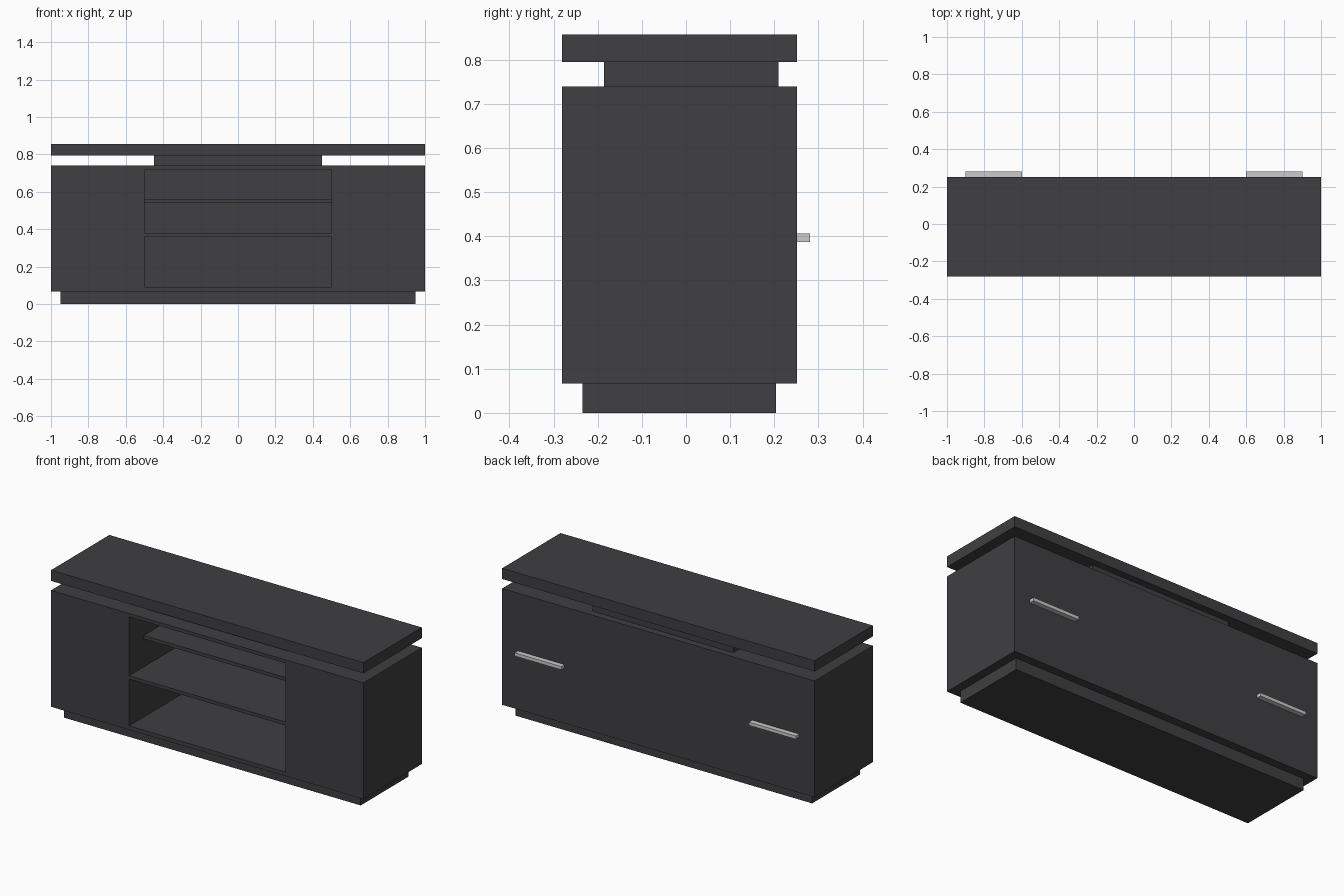
import bpy, bmesh

if "Cube" in bpy.data.objects:
    bpy.data.objects.remove(bpy.data.objects["Cube"])

dark = bpy.data.materials.new("dark_charcoal")
dark.diffuse_color = (0.05, 0.05, 0.054, 1)
dark.use_nodes = True
dark.node_tree.nodes["Principled BSDF"].inputs["Base Color"].default_value = dark.diffuse_color


def box(name, x, y, z, mat=dark, niche=None):
    """Box from (min, max) ranges; niche = (x range, z range, back y) recessed into the front."""
    bm = bmesh.new()
    bmesh.ops.create_cube(bm, size=1)
    for v in bm.verts:
        v.co = [r[0] + (c + 0.5) * (r[1] - r[0]) for c, r in zip(v.co, (x, y, z))]
    if niche:
        nx, nz, back = niche
        front = min(bm.faces, key=lambda f: f.calc_center_median().y)
        mid = front.calc_center_median()
        # opening outline
        bmesh.ops.inset_individual(bm, faces=[front], thickness=0.01)
        for v in front.verts:
            v.co.x = nx[v.co.x > mid.x]
            v.co.z = nz[v.co.z > mid.z]
        # push the opening inward
        res = bmesh.ops.extrude_discrete_faces(bm, faces=[front])
        for v in res["faces"][0].verts:
            v.co.y = back
    bm.normal_update()
    bmesh.ops.recalc_face_normals(bm, faces=bm.faces)
    me = bpy.data.meshes.new(name)
    bm.to_mesh(me)
    bm.free()
    if mat:
        me.materials.append(mat)
    ob = bpy.data.objects.new(name, me)
    bpy.context.collection.objects.link(ob)
    return ob


# Plinth, body with open niche, neck spacer and floating top
box("plinth", (-0.95, 0.95), (-0.235, 0.204), (0, 0.067))
box("cabinet_body", (-1, 1), (-0.281, 0.252), (0.067, 0.74),
    niche=((-0.5, 0.5), (0.09, 0.72), 0.232))
box("top_spacer", (-0.45, 0.45), (-0.186, 0.21), (0.74, 0.795))
box("table_top", (-1, 1), (-0.281, 0.252), (0.795, 0.857))

# Shelves: full-depth lower one, set-back upper one
box("lower_shelf", (-0.5, 0.5), (-0.281, 0.232), (0.36, 0.38))
box("upper_shelf", (-0.5, 0.5), (-0.148, 0.232), (0.542, 0.562))

# Door handles on the back
for side, x in (("left", (-0.9, -0.6)), ("right", (0.6, 0.9))):
    box(side + "_handle", x, (0.252, 0.281), (0.387, 0.406), mat=None)
